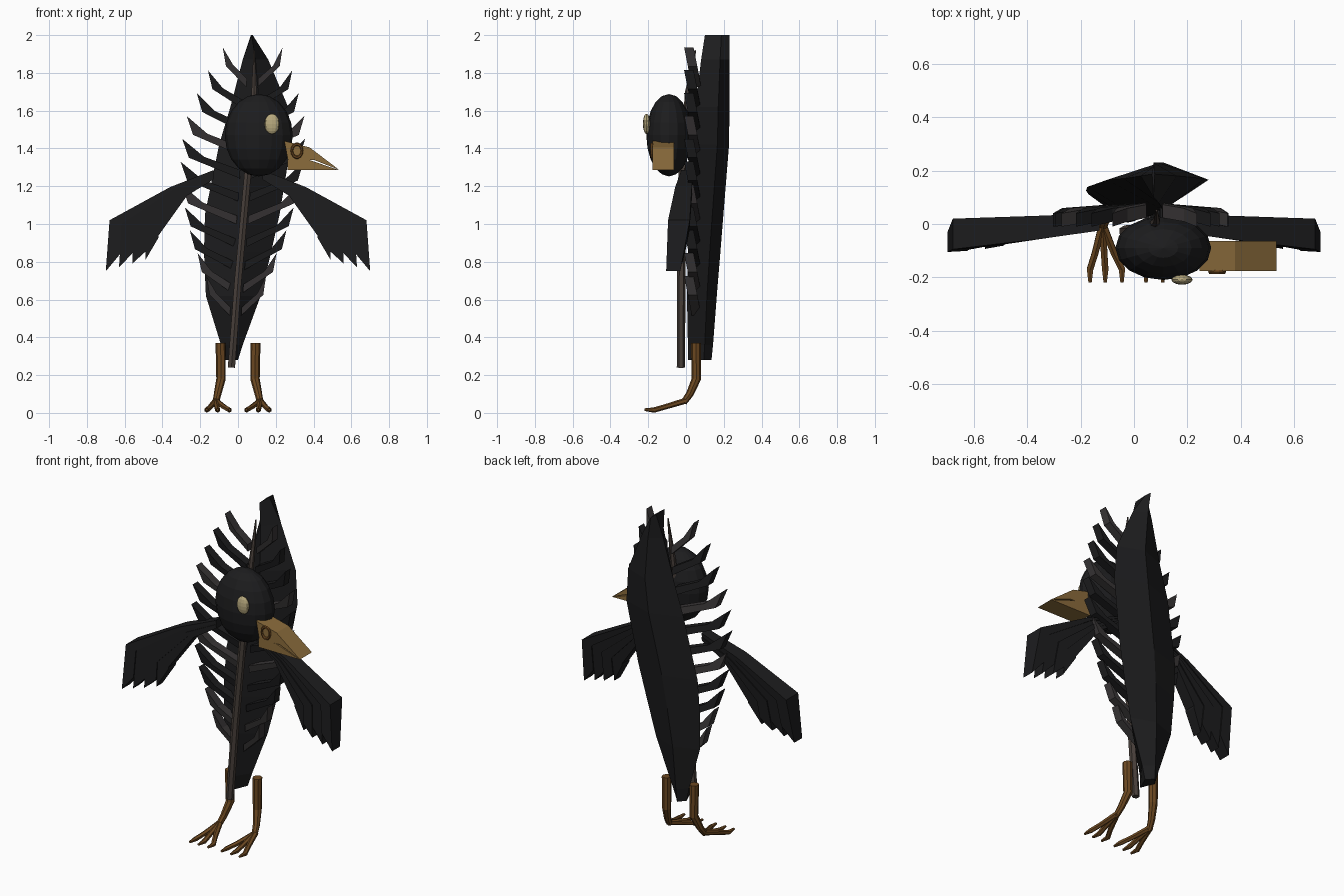
import bpy, bmesh, math
from mathutils import Vector

if "Cube" in bpy.data.objects:
    bpy.data.objects.remove(bpy.data.objects["Cube"])


def material(name, r, g, b):
    m = bpy.data.materials.new(name)
    m.diffuse_color = (r, g, b, 1)
    m.use_nodes = True
    m.node_tree.nodes["Principled BSDF"].inputs["Base Color"].default_value = m.diffuse_color
    return m


BLACK = material("black", .012, .012, .013)
GREY = material("dark_grey", .04, .036, .037)
SHAFT = material("shaft_brown", .065, .05, .042)
BEAK = material("beak_ochre", .26, .15, .045)
LEG = material("leg_brown", .15, .065, .015)
EYE = material("eye_cream", .48, .40, .21)


def finish(name, bm, mat):
    bmesh.ops.recalc_face_normals(bm, faces=bm.faces)
    me = bpy.data.meshes.new(name)
    bm.to_mesh(me)
    bm.free()
    me.materials.append(mat)
    ob = bpy.data.objects.new(name, me)
    bpy.context.collection.objects.link(ob)
    return ob


def loft(name, rings, mat):
    """Skin a list of equal-length rings and cap both ends."""
    bm = bmesh.new()
    vs = [[bm.verts.new(p) for p in ring] for ring in rings]
    n = len(vs[0])
    for a, b in zip(vs, vs[1:]):
        for i in range(n):
            j = (i + 1) % n
            bm.faces.new((a[i], a[j], b[j], b[i]))
    bm.faces.new(vs[0])
    bm.faces.new(vs[-1])
    return finish(name, bm, mat)


def slab(name, pts, depth, mat):
    """Front outline (x, z) given thickness in y; depth(x, z) -> (front, back)."""
    rings = [[(x, depth(x, z)[k], z) for x, z in pts] for k in (0, 1)]
    return loft(name, rings, mat)


def tube(name, path, radii, mat, sides=8):
    pts = [Vector(p) for p in path]
    rings = []
    for i, p in enumerate(pts):
        d = (pts[min(i + 1, len(pts) - 1)] - pts[max(i - 1, 0)]).normalized()
        u = d.cross(Vector((1, 0, 0))).normalized()
        v = d.cross(u)
        rings.append([p + radii[i] * (math.cos(t) * u + math.sin(t) * v)
                      for t in (2 * math.pi * k / sides for k in range(sides))])
    return loft(name, rings, mat)


def ellipsoid(name, centre, radii, segs, rings, mat):
    bm = bmesh.new()
    bmesh.ops.create_uvsphere(bm, u_segments=segs, v_segments=rings, radius=1)
    bmesh.ops.scale(bm, vec=radii, verts=bm.verts)
    bmesh.ops.translate(bm, vec=centre, verts=bm.verts)
    return finish(name, bm, mat)


def lerp(a, b, t):
    return tuple(p + (q - p) * t for p, q in zip(a, b))


# Large leaf-shaped body with a ridge at front and back: z, left, right, front y, back y
stations = [(.28, -.07, .0, .01, .135), (.36, -.09, .025, .01, .143), (.62, -.17, .12, .005, .163),
            (.85, -.18, .175, .01, .182), (1.05, -.175, .22, .02, .198), (1.42, -.10, .28, .04, .228),
            (1.62, -.04, .265, .05, .23), (1.87, .025, .16, .08, .23), (2.0, .068, .078, .10, .23)]
body = []
for z, l, r, f, b in stations:
    m, ys = (l + r) / 2, f + .67 * (b - f)
    body.append([(m, f, z), (r, ys, z), (m, b, z), (l, ys, z)])
loft("body_feather", body, BLACK)

# Central shaft running up the front
tube("shaft", [(-.035, -.027, .24), (.0, -.025, .7), (.05, -.02, 1.25), (.085, .01, 1.7), (.085, .05, 1.92)],
     [.022, .022, .021, .015, .004], SHAFT, 6)


# Curved barbs on both sides of the shaft
def axis(z):
    return -.05 + .072 * z


def barb_depth(tip_z):
    def f(x, z):
        y = .015 + .04 * min(1, max(0, (tip_z - z) / .2))
        return y - .025, y + .025
    return f


reach = [.17, .24, .29, .335, .35, .35, .335, .31, .275, .225, .17]
for s, side, k in ((-1, "left", 1), (1, "right", .86)):
    for i, w in enumerate(reach):
        z = 1.935 - .121 * i
        w *= k
        tx = axis(z) + s * w
        pts = [(tx, z), (tx - s * .1 * w, z - .1), (axis(z - .21) + s * .03, z - .21),
               (axis(z - .17) + s * .03, z - .165), (tx - s * .33 * w, z - .095)]
        slab(f"barb_{side}_{i}", pts, barb_depth(z), GREY if i % 3 == 0 or i == 10 else BLACK)

# Head and single eye
ellipsoid("head", (.11, -.09, 1.47), (.18, .12, .218), 16, 10, BLACK)
ellipsoid("eye", (.18, -.209, 1.53), (.04, .019, .054), 12, 8, EYE)


# Beak halves and nostril ring
def beak_depth(x, z):
    return -.177, -.063


slab("beak_upper", [(.245, 1.44), (.38, 1.405), (.535, 1.287), (.40, 1.34), (.265, 1.335)], beak_depth, BEAK)
slab("beak_lower", [(.262, 1.338), (.38, 1.338), (.535, 1.285), (.262, 1.287)], beak_depth, BEAK)
rings = []
for i in range(14):
    a = 2 * math.pi * i / 14
    ring = []
    for j in range(6):
        b = 2 * math.pi * j / 6
        r = 1 + .25 * math.cos(b)
        ring.append((.312 + .027 * r * math.cos(a), -.18 + .008 * math.sin(b), 1.388 + .035 * r * math.sin(a)))
    rings.append(ring)
bm = bmesh.new()
vs = [[bm.verts.new(p) for p in ring] for ring in rings]
for i in range(14):
    for j in range(6):
        n, k = (i + 1) % 14, (j + 1) % 6
        bm.faces.new((vs[i][j], vs[i][k], vs[n][k], vs[n][j]))
finish("nostril", bm, LEG)


# Wings: four long feathers fanned from the shoulder
def wing_depth(x, z):
    out = min(1, max(0, (abs(x) - .13) / .5))
    drop = min(1, max(0, (1.0 - z) / .25))
    return -.025 - .07 * out - .01 * drop, .04 - .02 * out - .05 * drop


for s, side in ((-1, "left"), (1, "right")):
    for i in range(4):
        def rib(n):
            t = n / 4
            return [lerp((.13, 1.285), (.13, 1.235), t), lerp((.36, 1.195), (.27, 1.15), t),
                    lerp((.68, 1.02), (.42, .94), t), (.70 - .07 * n, .75 + .02 * n)]
        a, b = rib(i), rib(i + 1)
        notch = lerp(b[3], b[2], .3 if i < 3 else .9)
        pts = a + [notch, b[2], b[1], b[0]]
        slab(f"wing_feather_{side}_{i}", [(s * x, z) for x, z in pts],
             lambda x, z, o=.006 * (i % 2): (wing_depth(x, z)[0] + o, wing_depth(x, z)[1] - o), BLACK)

# Legs and three-toed feet
for s, side in ((-1, "left"), (1, "right")):
    tube(f"leg_{side}", [(s * .092, .053, .37), (s * .09, .055, .18), (s * .108, .02, .10), (s * .118, -.012, .055)],
         [.027, .025, .02, .017], LEG)
    for i, x in enumerate((.165, .108, .045)):
        mid = (s * lerp((.118,), (x,), .6)[0], -.11, .032)
        tube(f"toe_{side}_{i}", [(s * .118, .0, .065), mid, (s * x, -.17, .015), (s * x, -.22, .017)],
             [.016, .014, .014, .007], LEG, 6)
